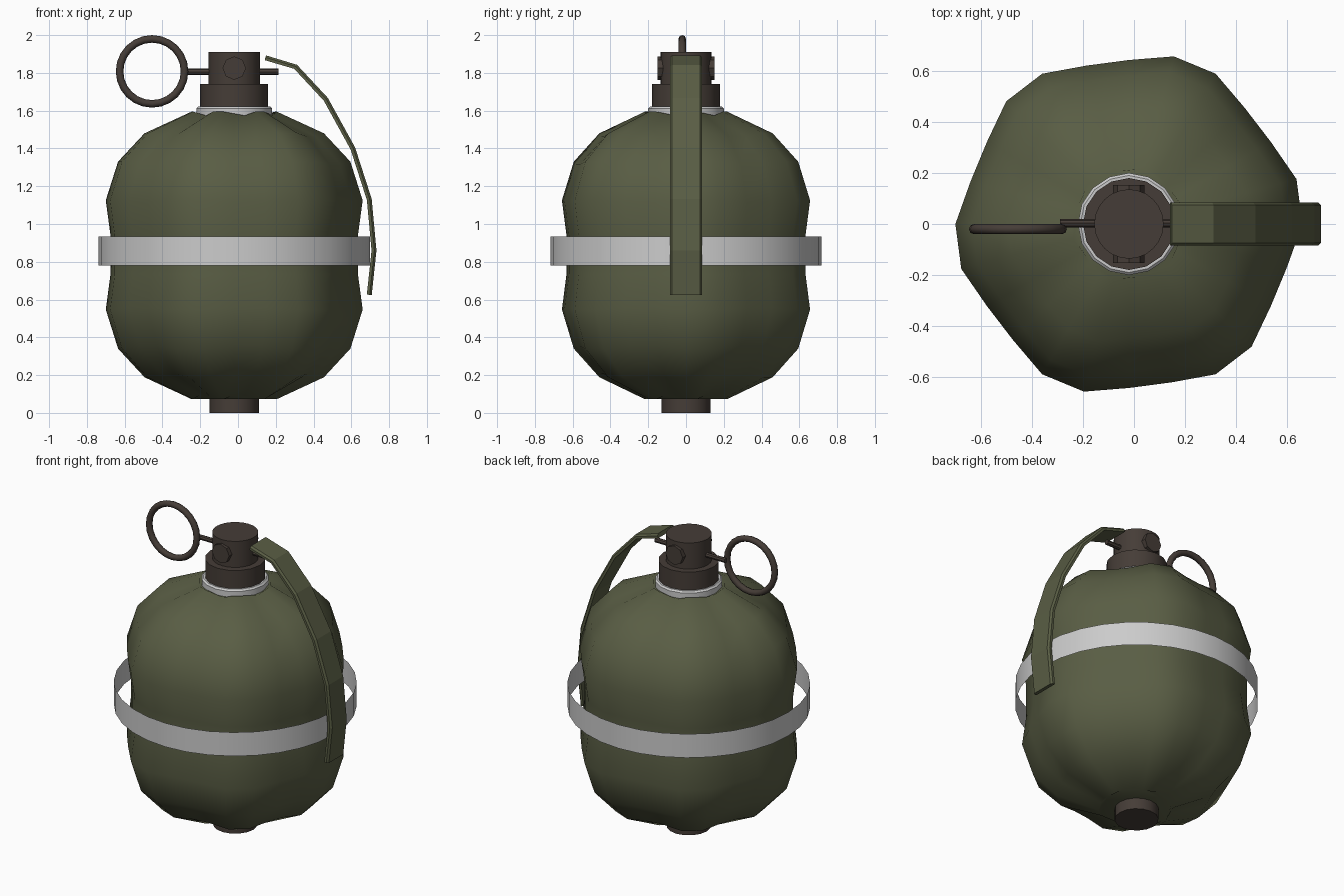
import bpy, bmesh, math
from mathutils import Vector, Matrix

if "Cube" in bpy.data.objects:
    bpy.data.objects.remove(bpy.data.objects["Cube"])

CX = -0.02  # axis of the turned parts


def material(name, rgb):
    m = bpy.data.materials.new(name)
    m.diffuse_color = (*rgb, 1)
    m.use_nodes = True
    m.node_tree.nodes["Principled BSDF"].inputs["Base Color"].default_value = m.diffuse_color
    return m


OLIVE = material("olive green", (0.10, 0.11, 0.058))
DARK = material("dark brown metal", (0.06, 0.046, 0.038))
GREY = material("light grey", (0.6, 0.6, 0.6))


def finish(bm, name, mat, angle=35, recalc=True):
    if recalc:
        bmesh.ops.recalc_face_normals(bm, faces=bm.faces)
    me = bpy.data.meshes.new(name)
    bm.to_mesh(me)
    bm.free()
    ob = bpy.data.objects.new(name, me)
    bpy.context.collection.objects.link(ob)
    me.materials.append(mat)
    bpy.ops.object.select_all(action='DESELECT')
    ob.select_set(True)
    bpy.context.view_layer.objects.active = ob
    bpy.ops.object.shade_smooth_by_angle(angle=math.radians(angle))
    return ob


def loft(bm, rings, closed=True, caps=True):
    """Bridge equal-length rings of points, optionally capping both ends."""
    vs = [[bm.verts.new(p) for p in r] for r in rings]
    n = len(vs[0])
    for a, b in zip(vs, vs[1:]):
        for i in range(n if closed else n - 1):
            j = (i + 1) % n
            bm.faces.new((a[i], a[j], b[j], b[i]))
    if caps:
        bm.faces.new(vs[0][::-1])
        bm.faces.new(vs[-1])


def circle(r, z, n, start=0.0):
    return [(CX + r * math.cos(start + 2 * math.pi * i / n),
             r * math.sin(start + 2 * math.pi * i / n), z) for i in range(n)]


def turned(name, profile, mat, n=16, caps=True):
    bm = bmesh.new()
    loft(bm, [circle(r, z, n) for r, z in profile], caps=caps)
    return finish(bm, name, mat)


def rod(name, a, b, r, mat, n):
    a, b = Vector(a), Vector(b)
    bm = bmesh.new()
    bmesh.ops.create_cone(bm, cap_ends=True, segments=n, radius1=r, radius2=r,
                          depth=(b - a).length)
    q = Vector((0, 0, 1)).rotation_difference(b - a)
    bm.transform(Matrix.Translation((a + b) / 2) @ q.to_matrix().to_4x4())
    return finish(bm, name, mat)


# Lumpy body: six pairs of ridges with shallow hollows between, pinched waist
half = [(0.655, 0.10), (0.68, 0.285), (0.615, 0.49), (0.475, 0.64), (0.225, 0.755)]
profile = [(r, 0.835 - dz * 1.01) for r, dz in reversed(half)] + \
          [(r, 0.84 + dz) for r, dz in half]
rings = []
for r, z in profile:
    ring = []
    for i in range(24):
        k = 1.0 if i % 4 < 2 else 0.945
        a = math.radians(15 * i)
        ring.append((CX + r * k * math.cos(a), r * k * math.sin(a),
                     0.84 + (z - 0.84) * (1 - (1 - k) * 0.5)))
    rings.append(ring)
bm = bmesh.new()
loft(bm, rings)
finish(bm, "body", OLIVE, 60)

# Band around the waist, a thin open hoop
turned("waist_band", [(0.718, 0.78), (0.718, 0.935)], GREY, 32, caps=False)

# Neck, cap and bottom plug
turned("neck_washer", [(0.2, 1.56), (0.2, 1.612), (0.19, 1.622)], GREY, 16)
turned("neck", [(0.18, 1.615), (0.18, 1.74)], DARK, 16)
turned("cap", [(0.136, 1.735), (0.136, 1.91)], DARK, 24)
turned("bottom_plug", [(0.13, 0.0), (0.13, 0.12)], DARK, 16)
for side, label in ((-1, "front"), (1, "back")):
    rod(label + "_boss", (CX, side * 0.1, 1.825), (CX, side * 0.152, 1.825),
        0.062, DARK, 8)

# Safety pin and pull ring
rod("pin", (-0.29, 0.003, 1.806), (0.215, 0.003, 1.806), 0.016, DARK, 8)
bm = bmesh.new()
tube = []
for i in range(25):
    a = 2 * math.pi * i / 24
    tube.append([(-0.455 + (0.172 + 0.02 * math.cos(b)) * math.cos(a),
                  -0.02 + 0.02 * math.sin(b),
                  1.808 + (0.172 + 0.02 * math.cos(b)) * math.sin(a))
                 for b in (2 * math.pi * j / 8 for j in range(8))])
loft(bm, tube, caps=False)
bmesh.ops.remove_doubles(bm, verts=bm.verts, dist=1e-4)
finish(bm, "pull_ring", DARK, 50)

# Spoon lever: bent strip swept along a side profile, with chamfered edges
path = [Vector(p) for p in ((0.145, 1.88), (0.305, 1.832), (0.465, 1.66), (0.608, 1.40),
                            (0.695, 1.13), (0.72, 0.86), (0.695, 0.625))]
T, W, C = 0.013, 0.085, 0.011
section = [(-W, -T), (W, -T), (W, T - C), (W - C, T), (-W + C, T), (-W, T - C)]
strip = []
for i, p in enumerate(path):
    d = (path[min(i + 1, 6)] - path[max(i - 1, 0)]).normalized()
    out = Vector((-d.y, d.x))
    strip.append([(p.x + out.x * t, y, p.y + out.y * t) for y, t in section])
bm = bmesh.new()
loft(bm, strip)
finish(bm, "lever", OLIVE, 5)
